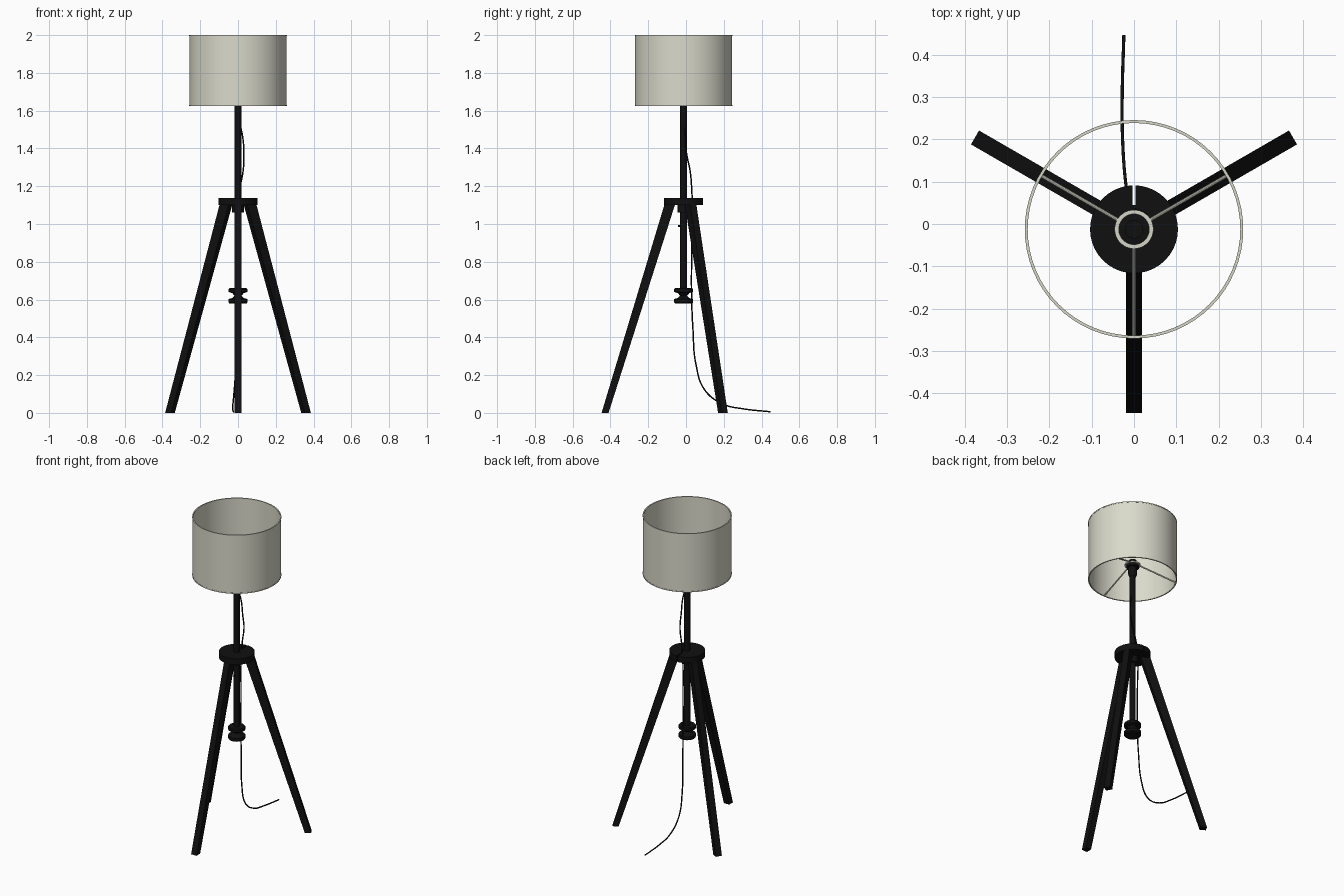
import bpy, bmesh, math
from mathutils import Vector, Matrix

cube = bpy.data.objects.get("Cube")
if cube:
    bpy.data.objects.remove(cube)

CY = -0.0125  # y of the lamp's central axis
SPOKES = [math.radians(a) for a in (-90, 30, 150)]


def material(name, rgb, roughness):
    m = bpy.data.materials.new(name)
    m.use_nodes = True
    m.diffuse_color = (*rgb, 1)
    bsdf = m.node_tree.nodes["Principled BSDF"]
    bsdf.inputs["Base Color"].default_value = (*rgb, 1)
    bsdf.inputs["Roughness"].default_value = roughness
    return m


BLACK = material("black", (0.005, 0.005, 0.005), 0.6)
LINEN = material("linen", (0.70, 0.70, 0.60), 0.9)
CREAM = material("cream metal", (0.66, 0.66, 0.57), 0.6)


def finish(name, bm, mat, smooth=True):
    bmesh.ops.recalc_face_normals(bm, faces=bm.faces)
    mesh = bpy.data.meshes.new(name)
    bm.to_mesh(mesh)
    bm.free()
    mesh.materials.append(mat)
    obj = bpy.data.objects.new(name, mesh)
    bpy.context.collection.objects.link(obj)
    if smooth:
        bpy.ops.object.select_all(action="DESELECT")
        obj.select_set(True)
        bpy.context.view_layer.objects.active = obj
        bpy.ops.object.shade_smooth_by_angle(angle=math.radians(35))
    return obj


def lathe(name, profile, mat, sides=32, closed=False):
    """Spin an (r, z) profile around the central axis."""
    bm = bmesh.new()
    verts = [bm.verts.new((r, CY, z)) for r, z in profile]
    pairs = list(zip(verts, verts[1:]))
    if closed:
        pairs.append((verts[-1], verts[0]))
    edges = [bm.edges.new(p) for p in pairs]
    bmesh.ops.spin(bm, geom=verts + edges, cent=(0, CY, 0), axis=(0, 0, 1),
                   angle=math.tau, steps=sides)
    bmesh.ops.remove_doubles(bm, verts=bm.verts, dist=0.0002)
    return finish(name, bm, mat)


def cylinder(name, r, z0, z1, mat, sides=32):
    return lathe(name, [(0, z0), (r, z0), (r, z1), (0, z1)], mat, sides)


def tube(name, r0, r1, z0, z1, mat, sides=64):
    return lathe(name, [(r0, z0), (r1, z0), (r1, z1), (r0, z1)], mat, sides, True)


def rod(name, a, b, radius, mat):
    a, b = Vector(a), Vector(b)
    turn = (b - a).to_track_quat("Z", "Y").to_matrix().to_4x4()
    bm = bmesh.new()
    bmesh.ops.create_cone(bm, cap_ends=True, segments=10, radius1=radius, radius2=radius,
                          depth=(b - a).length,
                          matrix=Matrix.Translation((a + b) / 2) @ turn)
    return finish(name, bm, mat)


def polar(r, angle, z):
    return (r * math.cos(angle), CY + r * math.sin(angle), z)


# Tapered square legs, cut level at the floor and at the hub
for name, angle in zip(("front_leg", "left_leg", "right_leg"), SPOKES):
    bm = bmesh.new()
    bmesh.ops.create_cube(bm, size=2)
    for v in bm.verts:
        top = v.co.z > 0
        centre, half = (0.073, 0.028) if top else (0.416, 0.0185)
        v.co = (centre + half * v.co.x, 0.019 * v.co.y, 1.105 if top else 0)
    bm.transform(Matrix.Translation((0, CY, 0)) @ Matrix.Rotation(angle, 4, "Z"))
    finish(name, bm, BLACK, False)

# Hub disc with a cable slot at the back
hub = cylinder("hub_disc", 0.104, 1.1, 1.137, BLACK, 40)
bm = bmesh.new()
bmesh.ops.create_cube(bm, size=1, matrix=Matrix.Translation((0, 0.075, 1.12))
                      @ Matrix.Diagonal((0.007, 0.06, 0.1, 1)))
slot = finish("slot_cutter", bm, BLACK, False)
slot.hide_render = True
slot.hide_set(True)
cut = hub.modifiers.new("slot", "BOOLEAN")
cut.operation = "DIFFERENCE"
cut.object = slot
cut.solver = "EXACT"

# Centre pole, clamp collar and locking pin
cylinder("pole", 0.018, 0.6, 1.66, BLACK)
cylinder("hub_collar", 0.033, 1.06, 1.101, BLACK)
rod("locking_pin", (0, CY, 0.99), (0, -0.042, 0.99), 0.005, BLACK)

# Spool-shaped weight at the foot of the pole
lathe("pole_weight", [(0, 0.58), (0.046, 0.58), (0.05, 0.585), (0.05, 0.603),
                      (0.03, 0.608), (0.019, 0.62), (0.03, 0.634), (0.05, 0.64),
                      (0.05, 0.655), (0.046, 0.66), (0, 0.66)], BLACK)

# Lamp socket
lathe("socket", [(0, 1.64), (0.019, 1.64), (0.026, 1.66), (0.026, 1.7),
                 (0.037, 1.702), (0.037, 1.716), (0.022, 1.718), (0.022, 1.75),
                 (0, 1.75)], BLACK)

# Drum shade with wire rims
tube("shade", 0.254, 0.257, 1.627, 1.998, LINEN)
for name, z in (("bottom_rim", 1.625), ("top_rim", 1.994)):
    tube(name, 0.2515, 0.2585, z, z + 0.006, CREAM)

# Ring and sloping spokes that carry the shade
tube("fitter_ring", 0.036, 0.046, 1.716, 1.724, CREAM, 40)
for name, angle in zip(("front_spoke", "left_spoke", "right_spoke"), SPOKES):
    rod(name, polar(0.043, angle, 1.72), polar(0.254, angle, 1.63), 0.0045, CREAM)

# Power cable looping from the pole through the slot to the floor
path = [(0.01, -0.01, 1.53), (0.025, -0.002, 1.46), (0.031, 0.002, 1.38),
        (0.027, 0.022, 1.28), (0.01, 0.03, 1.19), (0, 0.033, 1.1),
        (0, 0.03, 0.85), (0, 0.03, 0.6), (-0.003, 0.037, 0.44),
        (-0.01, 0.052, 0.26), (-0.02, 0.1, 0.12), (-0.027, 0.2, 0.045),
        (-0.028, 0.3, 0.022), (-0.024, 0.447, 0.006)]
curve = bpy.data.curves.new("cable", "CURVE")
curve.dimensions = "3D"
curve.bevel_depth = 0.004
curve.bevel_resolution = 2
curve.use_fill_caps = True
spline = curve.splines.new("BEZIER")
spline.resolution_u = 6
spline.bezier_points.add(len(path) - 1)
for point, co in zip(spline.bezier_points, path):
    point.co = co
    point.handle_left_type = point.handle_right_type = "AUTO"
curve.materials.append(BLACK)
bpy.context.collection.objects.link(bpy.data.objects.new("cable", curve))
